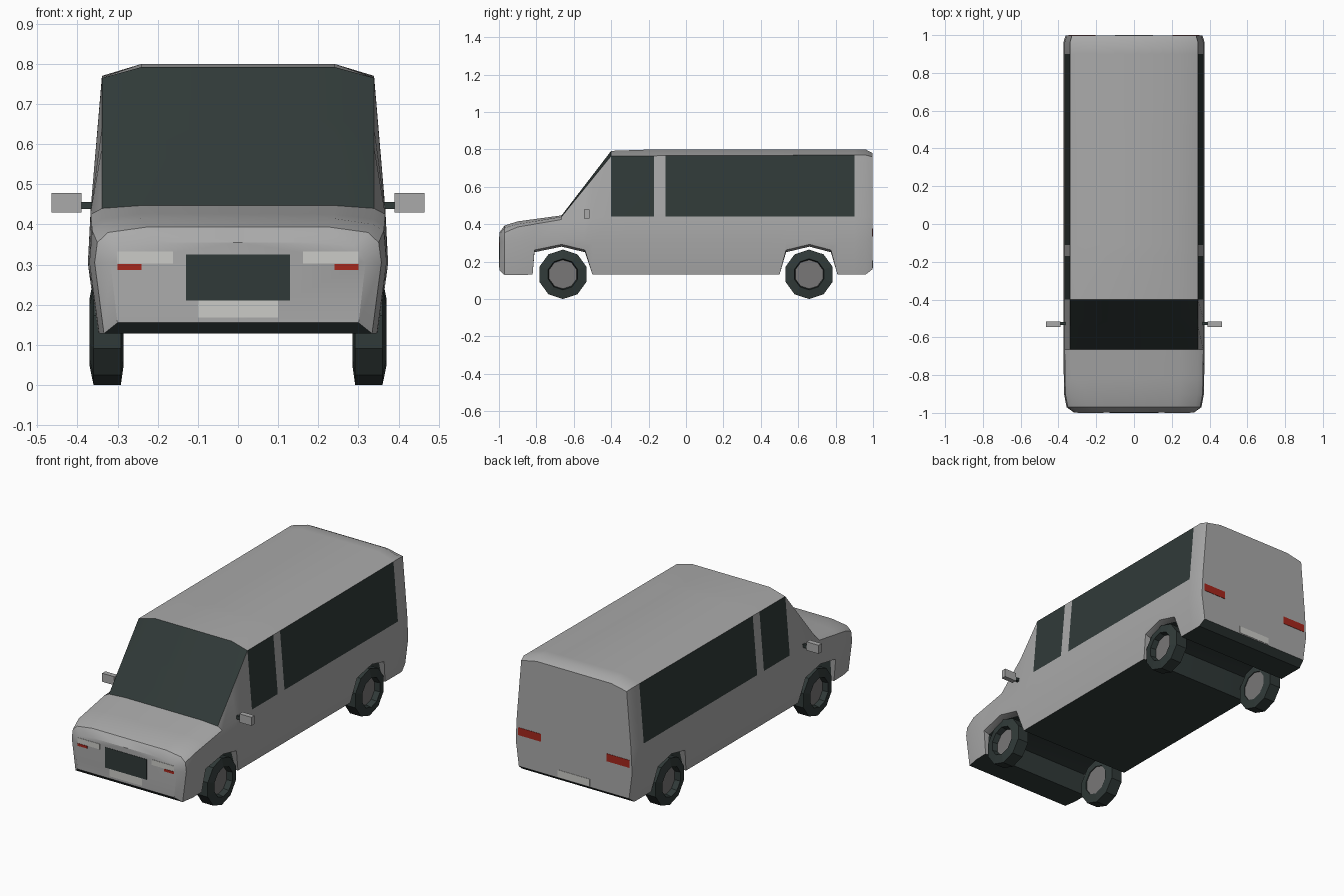
import bpy, bmesh, math

if "Cube" in bpy.data.objects:
    bpy.data.objects.remove(bpy.data.objects["Cube"], do_unlink=True)


def material(name, r, g, b):
    m = bpy.data.materials.new(name)
    m.use_nodes = True
    m.diffuse_color = (r, g, b, 1)
    m.node_tree.nodes["Principled BSDF"].inputs["Base Color"].default_value = (r, g, b, 1)
    return m


PAINT = material("silver paint", 0.40, 0.40, 0.40)
DARK = material("dark glass and rubber", 0.03, 0.042, 0.04)
RIM = material("rim grey", 0.19, 0.185, 0.185)
LIGHT = material("pale lamp", 0.60, 0.60, 0.57)
RED = material("red lamp", 0.38, 0.02, 0.012)


def finish(bm, name, mats, smooth=None):
    bmesh.ops.recalc_face_normals(bm, faces=bm.faces)
    me = bpy.data.meshes.new(name)
    bm.to_mesh(me)
    bm.free()
    for m in mats:
        me.materials.append(m)
    ob = bpy.data.objects.new(name, me)
    bpy.context.collection.objects.link(ob)
    if smooth:
        bpy.ops.object.select_all(action='DESELECT')
        ob.select_set(True)
        bpy.context.view_layer.objects.active = ob
        bpy.ops.object.shade_smooth_by_angle(angle=math.radians(smooth))
    return ob


def box(name, xs, ys, zs, mat):
    bm = bmesh.new()
    bmesh.ops.create_cube(bm, size=1)
    for v in bm.verts:
        for k, (a, b) in enumerate((xs, ys, zs)):
            v.co[k] = (a + b) / 2 + v.co[k] * (b - a)
    return finish(bm, name, [mat])


def interp(keys, y):
    for (a, p), (b, q) in zip(keys, keys[1:]):
        if y <= b:
            return p + (q - p) * max(0, y - a) / (b - a)
    return keys[-1][1]


# Body outlines along the length: (y, value)
F, B = -0.998, 0.998
COWL, HEADER = -0.665, -0.40
width = [(F, .85), (-.97, .955), (-.9, .99), (COWL, 1), (.96, 1), (B, .97)]
belt = [(F, .33), (-.97, .355), (-.9, .385), (COWL, .425), (HEADER, .44)]
shoulder = [(F, .345), (-.97, .38), (-.9, .40), (COWL, .44), (HEADER, .765), (.96, .77), (B, .76)]
roof = [(F, .355), (-.97, .393), (-.9, .415), (COWL, .447), (HEADER, .792), (-.17, .80), (.96, .80), (B, .78)]
sill = [(F, .155), (-.97, .128), (-.82, .13), (-.81, .25), (COWL, .28), (-.54, .25), (-.50, .13),
        (.50, .13), (.535, .25), (.66, .28), (.775, .25), (.81, .13), (.96, .13), (B, .16)]
stations = sorted({y for y, _ in width + roof + sill} | {-.11, .90})


def half_section(y):
    k, low = interp(width, y), interp(sill, y)
    lip = low + (.012 if low > .2 else 0)
    return [(0, low), (.335 * k, low), ((.35 + .14 * (lip - .13)) * k, lip), (.374 * k, .305),
            (.367 * k, interp(belt, y)), (.339 * k, interp(shoulder, y)),
            (.24 * k, interp(roof, y)), (0, interp(roof, y))]


# Body shell lofted through the stations, with wheel tunnels in its underside
bm = bmesh.new()
rings = []
for y in stations:
    h = half_section(y)
    pts = h + [(-x, z) for x, z in reversed(h[1:-1])]
    rings.append([bm.verts.new((x, y, z)) for x, z in pts])
n = len(rings[0])
for s, (r0, r1) in enumerate(zip(rings, rings[1:])):
    ym = (stations[s] + stations[s + 1]) / 2
    arch = interp(sill, ym) > .165
    for i in range(n):
        j = (i + 1) % n
        f = bm.faces.new((r0[i], r0[j], r1[j], r1[i]))
        row = i if i < n // 2 else n - 1 - i
        underside = row == 0 or (row == 1 and not arch)
        side_glass = row == 4 and (HEADER < ym < -.17 or -.11 < ym < .90)
        windscreen = row >= 5 and COWL < ym < HEADER
        f.material_index = int(underside or side_glass or windscreen)
bm.faces.new(rings[0])
bm.faces.new(rings[-1])
finish(bm, "van_body", [PAINT, DARK], 35)


# Ten-sided parts turned about the wheel axle
def lathe(name, profile, sx, cy, mat, closed):
    bm = bmesh.new()
    steps = 10
    loops = []
    for x, r in profile:
        angles = [math.tau * a / steps for a in range(steps)]
        loops.append([bm.verts.new((sx * x, cy + r * math.sin(a), .132 + r * math.cos(a))) for a in angles])
    pairs = list(zip(loops, loops[1:]))
    if closed:
        pairs.append((loops[-1], loops[0]))
    else:
        bm.faces.new(loops[0])
        bm.faces.new(loops[-1])
    for p, q in pairs:
        for a in range(steps):
            b = (a + 1) % steps
            bm.faces.new((p[a], p[b], q[b], q[a]))
    return finish(bm, name, [mat])


tyre = [(.285, .083), (.292, .132), (.36, .132), (.37, .083), (.33, .076)]
hub = [(.289, .082), (.338, .079)]
for sx, side in ((1, "left"), (-1, "right")):
    for cy, end in ((-.658, "front"), (.658, "rear")):
        lathe(f"{end}_{side}_tyre", tyre, sx, cy, DARK, True)
        lathe(f"{end}_{side}_hub", hub, sx, cy, RIM, False)

    def span(a, b):
        return tuple(sorted((sx * a, sx * b)))

    # Door mirrors
    box(f"{side}_mirror_arm", span(.355, .395), (-.535, -.52), (.438, .456), DARK)
    box(f"{side}_mirror", span(.39, .465), (-.545, -.517), (.43, .478), PAINT)
    # Lamps
    box(f"{side}_headlamp", span(.162, .30), (-1, -.992), (.303, .333), LIGHT)
    box(f"{side}_indicator", span(.24, .30), (-1, -.992), (.287, .301), RED)
    box(f"{side}_tail_lamp", span(.205, .347), (.992, 1), (.335, .378), RED)

# Grille and blank plates
box("grille", (-.13, .13), (-1, -.992), (.21, .325), DARK)
box("front_plate", (-.10, .10), (-.9995, -.992), (.168, .21), LIGHT)
box("rear_plate", (-.10, .10), (.992, 1), (.165, .205), LIGHT)
